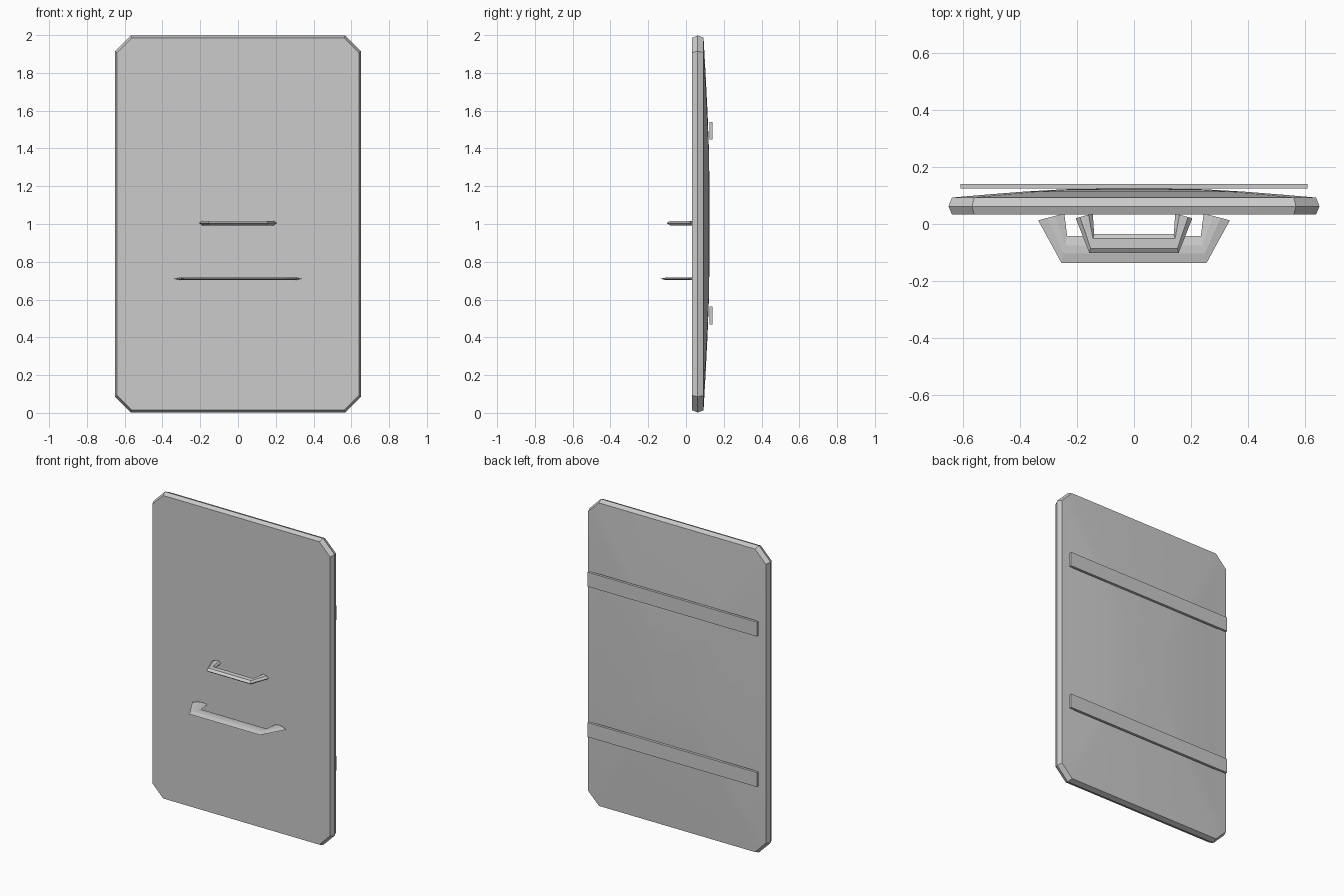
import bpy, bmesh

if "Cube" in bpy.data.objects:
    bpy.data.objects.remove(bpy.data.objects["Cube"])

mat = bpy.data.materials.new("light_grey")
mat.diffuse_color = (0.6, 0.6, 0.6, 1)
mat.use_nodes = True
mat.node_tree.nodes["Principled BSDF"].inputs["Base Color"].default_value = mat.diffuse_color


def loft(name, loops, cap_start=True, cap_end=True, smooth=False):
    """Skin a list of equal-sized closed point loops into an object."""
    bm = bmesh.new()
    rings = [[bm.verts.new(p) for p in loop] for loop in loops]
    n = len(rings[0])
    for a, b in zip(rings, rings[1:]):
        for i in range(n):
            j = (i + 1) % n
            bm.faces.new((a[i], a[j], b[j], b[i]))
    if cap_start:
        bm.faces.new(rings[0])
    if cap_end:
        bm.faces.new(rings[-1])
    bmesh.ops.recalc_face_normals(bm, faces=bm.faces)
    mesh = bpy.data.meshes.new(name)
    bm.to_mesh(mesh)
    bm.free()
    mesh.materials.append(mat)
    obj = bpy.data.objects.new(name, mesh)
    bpy.context.collection.objects.link(obj)
    if smooth:
        bpy.context.view_layer.objects.active = obj
        obj.select_set(True)
        bpy.ops.object.shade_smooth_by_angle(angle=0.5)
        obj.select_set(False)
    return obj


def outline(y, inset=0.0, scale=1.0):
    """Tall rectangle with clipped corners, centred on z = 1."""
    w, h, c = 0.652 - inset, 0.998 - inset, 0.083 - 0.4 * inset
    pts = [(w, h - c), (w - c, h), (c - w, h), (-w, h - c),
           (-w, c - h), (c - w, -h), (w - c, -h), (w, c - h)]
    return [(x * scale, y, 1 + z * scale) for x, z in pts]


# Panel: flat front, ridged rim and shallow domed back
loft("panel_rim", [outline(0.033, 0.012), outline(0.062, 0), outline(0.093, 0.012)],
     cap_end=False)
dome = [(1, 0.093), (0.8, 0.104), (0.6, 0.114), (0.385, 0.122), (0.2, 0.124)]
loft("domed_back", [outline(y, 0.012, s) for s, y in dome],
     cap_start=False, smooth=True)


# Two flat straps across the back
def strap(name, z):
    x, h = 0.61, 0.047
    loft(name, [[(-x, y, z - h), (x, y, z - h), (x, y, z + h), (-x, y, z + h)]
                for y in (0.124, 0.141)])


strap("upper_strap", 1.494)
strap("lower_strap", 0.515)


# Trapezoid handles on the front with a six-sided section
def handle(name, z, half, outer, inner, shoulder):
    sides = list(zip(outer, inner))
    sides += [((-o[0], o[1]), (-i[0], i[1])) for o, i in reversed(sides)]
    section = [(0, 0), (shoulder, 1), (1 - shoulder, 1),
               (1, 0), (1 - shoulder, -1), (shoulder, -1)]
    loops = [[(o[0] + (i[0] - o[0]) * t, o[1] + (i[1] - o[1]) * t, z + half * k)
              for t, k in section] for o, i in sides]
    loft(name, loops)


handle("upper_handle", 1.005, 0.012,
       [(-0.205, 0.02), (-0.157, -0.102)], [(-0.145, 0.037), (-0.14, -0.035)], 0.25)
handle("lower_handle", 0.71, 0.007,
       [(-0.337, 0.013), (-0.255, -0.137)], [(-0.245, 0.037), (-0.235, -0.042)], 0.35)
